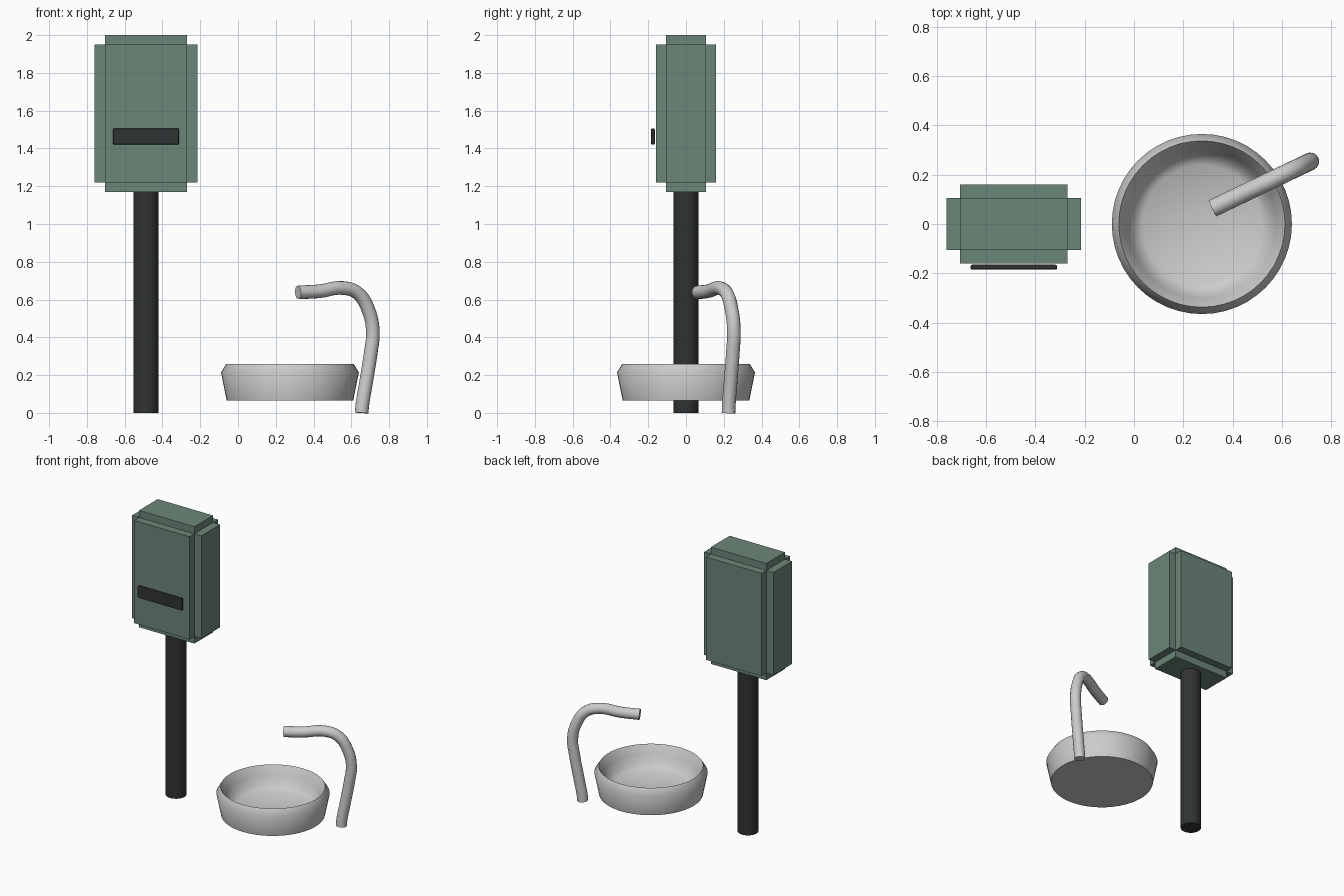
import bpy, bmesh, math
from mathutils import Matrix

if "Cube" in bpy.data.objects:
    bpy.data.objects.remove(bpy.data.objects["Cube"])


def material(name, color):
    m = bpy.data.materials.new(name)
    m.diffuse_color = (*color, 1)
    m.use_nodes = True
    m.node_tree.nodes["Principled BSDF"].inputs["Base Color"].default_value = m.diffuse_color
    return m


GREEN = material("green_paint", (0.15, 0.24, 0.19))
DARK = material("dark_metal", (0.03, 0.033, 0.033))


def link(name, data, mat=None):
    ob = bpy.data.objects.new(name, data)
    bpy.context.collection.objects.link(ob)
    if mat:
        data.materials.append(mat)
    return ob


def mesh_object(name, bm, mat=None):
    me = bpy.data.meshes.new(name)
    bm.to_mesh(me)
    bm.free()
    return link(name, me, mat)


def box(name, center, size, mat, bevel=0):
    bm = bmesh.new()
    bmesh.ops.create_cube(bm, size=1, matrix=Matrix.LocRotScale(center, None, size))
    if bevel:
        bmesh.ops.bevel(bm, geom=bm.edges[:], offset=bevel, segments=2,
                        profile=0.5, affect='EDGES')
    return mesh_object(name, bm, mat)


def smooth(ob, angle=40):
    bpy.ops.object.select_all(action='DESELECT')
    bpy.context.view_layer.objects.active = ob
    ob.select_set(True)
    bpy.ops.object.shade_smooth_by_angle(angle=math.radians(angle))


def lathe(name, profile, center, steps, mat=None, angle=40):
    bm = bmesh.new()
    verts = [bm.verts.new((r, 0, z)) for r, z in profile]
    edges = [bm.edges.new(p) for p in zip(verts, verts[1:])]
    bmesh.ops.spin(bm, geom=verts + edges, cent=(0, 0, 0), axis=(0, 0, 1),
                   angle=math.tau, steps=steps, use_duplicate=False)
    bmesh.ops.remove_doubles(bm, verts=bm.verts[:], dist=1e-4)
    bmesh.ops.recalc_face_normals(bm, faces=bm.faces[:])
    ob = mesh_object(name, bm, mat)
    ob.location = (*center, 0)
    smooth(ob, angle)
    return ob


# Dispenser: three crossing boxes give the stepped edges
mid = (-0.487, 0, 1.585)
box("dispenser_wide_block", mid, (0.545, 0.21, 0.73), GREEN)
box("dispenser_deep_block", mid, (0.435, 0.32, 0.73), GREEN)
box("dispenser_tall_block", mid, (0.435, 0.21, 0.83), GREEN)
box("front_slot", (-0.487, -0.175, 1.463), (0.35, 0.02, 0.085), DARK, 0.006)

# Post
lathe("post", [(0, 0), (0.067, 0), (0.067, 1.18), (0, 1.18)],
      (-0.487, 0), 32, DARK)

# Basin: tapered outside, chamfered rim, dished inside
lathe("basin", [(0, 0.065), (0.335, 0.065), (0.365, 0.215), (0.337, 0.26),
                (0.30, 0.20), (0.28, 0.14), (0.24, 0.115), (0, 0.105)],
      (0.275, 0), 48, angle=60)

# Spout: bent pipe lying in one slanted vertical plane
path = [(0.655, 0), (0.657, 0.03), (0.676, 0.15), (0.703, 0.32),
        (0.714, 0.43), (0.692, 0.54), (0.635, 0.633), (0.555, 0.661),
        (0.43, 0.644), (0.318, 0.638)]
cu = bpy.data.curves.new("spout_path", 'CURVE')
cu.dimensions = '3D'
cu.bevel_depth = 0.036
cu.bevel_resolution = 6
cu.resolution_u = 6
cu.use_fill_caps = True
sp = cu.splines.new('BEZIER')
sp.bezier_points.add(len(path) - 1)
for p, (x, z) in zip(sp.bezier_points, path):
    p.co = (x, 0.225 + 0.48 * (x - 0.655), z)
    p.handle_left_type = p.handle_right_type = 'AUTO'
spout = link("spout", cu)
bpy.ops.object.select_all(action='DESELECT')
bpy.context.view_layer.objects.active = spout
spout.select_set(True)
bpy.ops.object.convert(target='MESH')
smooth(bpy.context.view_layer.objects.active)
